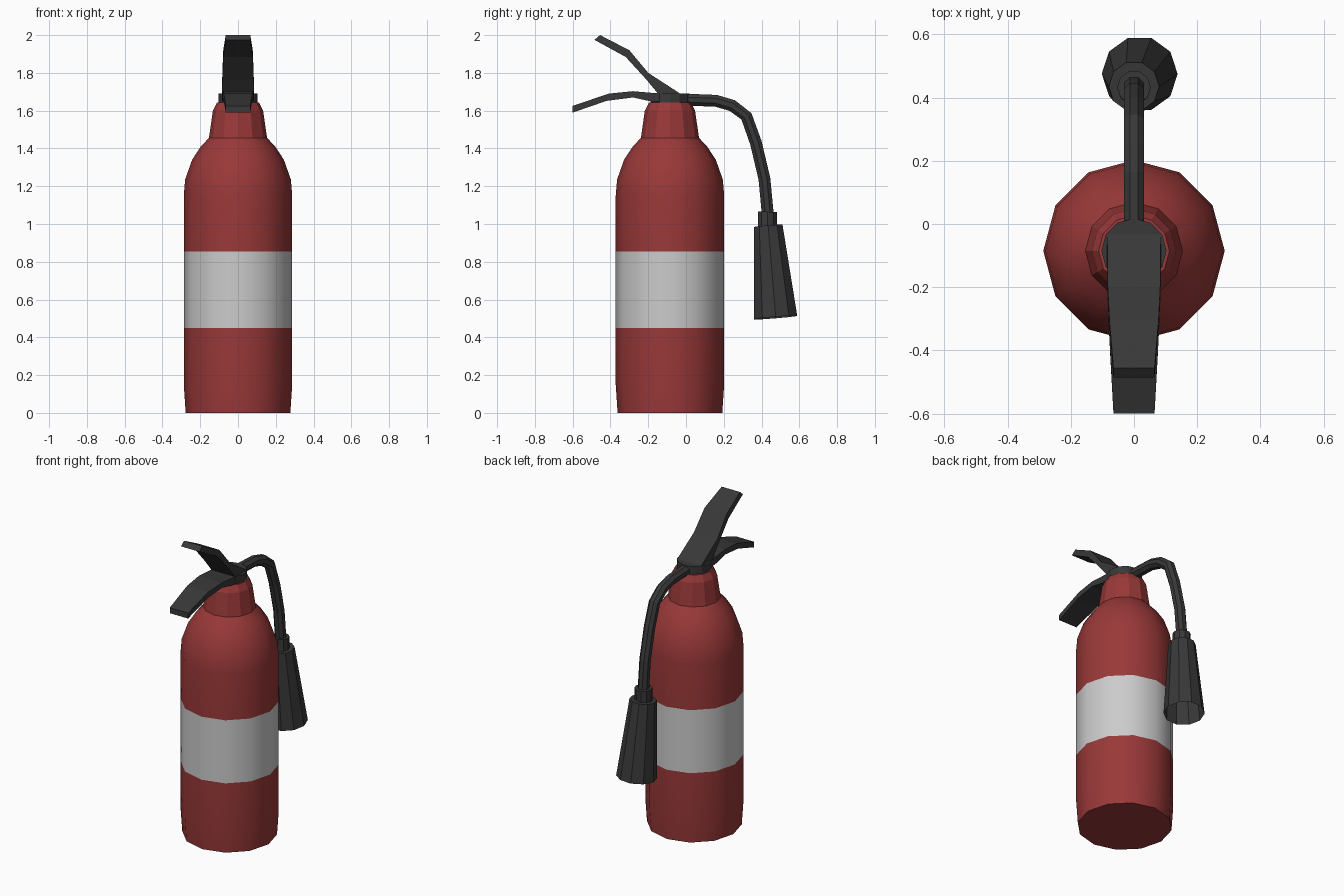
import bpy, bmesh
from math import cos, sin, pi, radians
from mathutils import Vector

if "Cube" in bpy.data.objects:
    bpy.data.objects.remove(bpy.data.objects["Cube"])


def material(name, rgb):
    m = bpy.data.materials.new(name)
    m.diffuse_color = (*rgb, 1)
    m.use_nodes = True
    m.node_tree.nodes["Principled BSDF"].inputs["Base Color"].default_value = m.diffuse_color
    return m


RED = material("red_paint", (0.32, 0.04, 0.04))
WHITE = material("white_band", (0.6, 0.6, 0.6))
BLACK = material("black_plastic", (0.04, 0.04, 0.04))
AXIS_Y = -0.085


def finish(bm, name, mats, smooth=None):
    bmesh.ops.recalc_face_normals(bm, faces=bm.faces)
    mesh = bpy.data.meshes.new(name)
    bm.to_mesh(mesh)
    bm.free()
    for m in mats:
        mesh.materials.append(m)
    ob = bpy.data.objects.new(name, mesh)
    bpy.context.collection.objects.link(ob)
    if smooth:
        bpy.ops.object.select_all(action='DESELECT')
        ob.select_set(True)
        bpy.context.view_layer.objects.active = ob
        bpy.ops.object.shade_smooth_by_angle(angle=radians(smooth))
    return ob


def loft(name, sections, sides, mats, caps=(True, True), bands=(), smooth=None, turn=0.0):
    """Rings of (centre, radius) swept along their own path; bands = segments using material 1."""
    bm = bmesh.new()
    pts = [Vector(c) for c, r in sections]
    rings = []
    for i, (c, r) in enumerate(sections):
        t = (pts[min(i + 1, len(pts) - 1)] - pts[max(i - 1, 0)]).normalized()
        v = t.cross(Vector((1, 0, 0))).normalized()
        u = v.cross(t)
        angles = [2 * pi * k / sides + turn for k in range(sides)]
        rings.append([bm.verts.new(pts[i] + r * (cos(a) * u + sin(a) * v)) for a in angles])
    for i, (a, b) in enumerate(zip(rings, rings[1:])):
        for k in range(sides):
            n = (k + 1) % sides
            f = bm.faces.new((a[k], a[n], b[n], b[k]))
            f.material_index = int(i in bands)
    for cap, ring in zip(caps, (rings[0], rings[-1])):
        if cap:
            bm.faces.new(ring)
    return finish(bm, name, mats, smooth)


def lathe(name, profile, sides, mats, **kw):
    return loft(name, [((0, AXIS_Y, z), r) for r, z in profile], sides, mats, **kw)


def lever(name, stations):
    """Bent tapered bar: stations of (top y, top z, bottom y, bottom z, half width)."""
    bm = bmesh.new()
    rings = [[bm.verts.new(p) for p in ((-w, ty, tz), (w, ty, tz), (w, by, bz), (-w, by, bz))]
             for ty, tz, by, bz, w in stations]
    for a, b in zip(rings, rings[1:]):
        for k in range(4):
            n = (k + 1) % 4
            bm.faces.new((a[k], a[n], b[n], b[k]))
    bm.faces.new(rings[0])
    bm.faces.new(rings[-1])
    return finish(bm, name, [BLACK])


# Tank with painted band, neck and valve cap
lathe("tank", [(0.277, 0), (0.287, 0.15), (0.287, 0.45), (0.287, 0.855), (0.287, 1.15),
               (0.28, 1.235), (0.243, 1.34), (0.197, 1.41), (0.15, 1.46)],
      12, [RED, WHITE], bands=(2,), smooth=40)
lathe("neck", [(0.154, 1.455), (0.133, 1.6), (0.112, 1.642)], 12, [RED])
lathe("valve_cap", [(0.103, 1.64), (0.103, 1.692)], 12, [BLACK])

# Carrying handle and squeeze lever
lever("carry_handle", [(-0.10, 1.69, -0.10, 1.645, 0.085), (-0.19, 1.695, -0.19, 1.65, 0.085),
                       (-0.28, 1.703, -0.28, 1.67, 0.082), (-0.41, 1.69, -0.42, 1.652, 0.075),
                       (-0.60, 1.625, -0.60, 1.59, 0.065)])
lever("squeeze_lever", [(-0.03, 1.69, -0.14, 1.68, 0.085), (-0.20, 1.80, -0.21, 1.765, 0.083),
                        (-0.30, 1.92, -0.32, 1.885, 0.078), (-0.455, 2.0, -0.485, 1.975, 0.065)])

# Hose
hose_path = [(-0.03, 1.66), (0.01, 1.658), (0.16, 1.652), (0.245, 1.627), (0.32, 1.57),
             (0.37, 1.43), (0.415, 1.24), (0.435, 1.03)]
loft("hose", [((0, y, z), 0.034) for y, z in hose_path], 8, [BLACK], turn=pi / 8)

# Hose collar and open discharge horn
loft("horn_collar", [((0, 0.432, 1.065), 0.053), ((0, 0.43, 0.97), 0.053)], 10, [BLACK])
loft("discharge_horn", [((0, 0.435, 0.99), 0.08), ((0.018, 0.475, 0.505), 0.12)],
     10, [BLACK], caps=(True, False))
